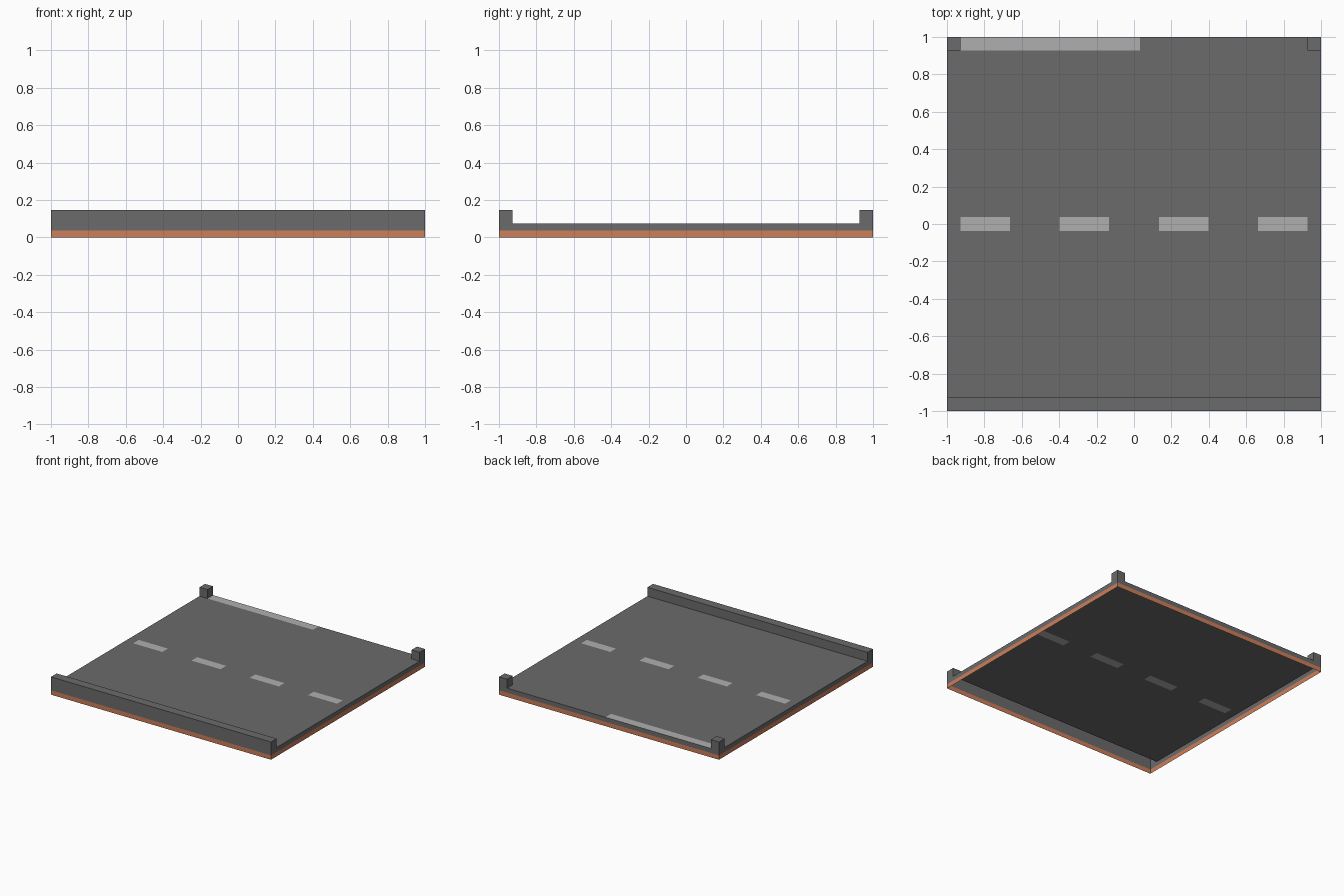
import bpy, bmesh

if "Cube" in bpy.data.objects:
    bpy.data.objects.remove(bpy.data.objects["Cube"])

W = 0.073                            # curb, post and line width
Z_TRIM, Z_ROAD, Z_CURB = 0.036, 0.073, 0.146
E = 1 - W


def material(name, rgb):
    m = bpy.data.materials.new(name)
    m.diffuse_color = (*rgb, 1)
    m.use_nodes = True
    m.node_tree.nodes["Principled BSDF"].inputs["Base Color"].default_value = m.diffuse_color
    return m


asphalt = material("asphalt", (0.15, 0.145, 0.15))
paint = material("paint", (0.43, 0.43, 0.43))
clay = material("clay", (0.61, 0.21, 0.10))


def sheet(name, quads, mat):
    """Thin open shell made from a list of quads."""
    bm = bmesh.new()
    for q in quads:
        bm.faces.new([bm.verts.new(p) for p in q])
    bmesh.ops.remove_doubles(bm, verts=bm.verts, dist=1e-4)
    me = bpy.data.meshes.new(name)
    bm.to_mesh(me)
    bm.free()
    me.materials.append(mat)
    ob = bpy.data.objects.new(name, me)
    bpy.context.collection.objects.link(ob)


def flat(x0, x1, y0, y1, z):
    return [(x0, y0, z), (x1, y0, z), (x1, y1, z), (x0, y1, z)]


def ring(x0, x1, y0, y1, z0, z1):
    """Four outward-facing walls around a rectangle."""
    c = [(x0, y0), (x1, y0), (x1, y1), (x0, y1)]
    return [[(*a, z0), (*b, z0), (*b, z1), (*a, z1)]
            for a, b in zip(c, c[1:] + c[:1])]


def cap(x0, x1, y0, y1):
    """Raised hollow block standing on the road level."""
    return ring(x0, x1, y0, y1, Z_ROAD, Z_CURB) + [flat(x0, x1, y0, y1, Z_CURB)]


# Side walls: coloured trim below, road edge above
sheet("base_trim", ring(-1, 1, -1, 1, 0, Z_TRIM), clay)
sheet("road_edge", ring(-1, 1, -1, 1, Z_TRIM, Z_ROAD), asphalt)

# Front curb and back corner posts, hollow underneath
sheet("front_curb", cap(-1, 1, -1, -E), asphalt)
for side, x0 in (("left", -1), ("right", E)):
    sheet(f"{side}_post", cap(x0, x0 + W, E, 1), asphalt)

# Road surface with the markings set flush into it
dashes = [(c - 0.1325, c + 0.1325) for c in (-0.795, -0.265, 0.265, 0.795)]
H = W / 2
road = [flat(-1, 1, -E, -H, Z_ROAD), flat(-1, 1, H, E, Z_ROAD),
        flat(0.033, E, E, 1, Z_ROAD)]
gaps = [-1] + [x for d in dashes for x in d] + [1]
for x0, x1 in zip(gaps[::2], gaps[1::2]):
    road.append(flat(x0, x1, -H, H, Z_ROAD))
sheet("road_surface", road, asphalt)
sheet("lane_dashes", [flat(a, b, -H, H, Z_ROAD) for a, b in dashes], paint)
sheet("edge_line", [flat(-E, 0.033, E, 1, Z_ROAD)], paint)
